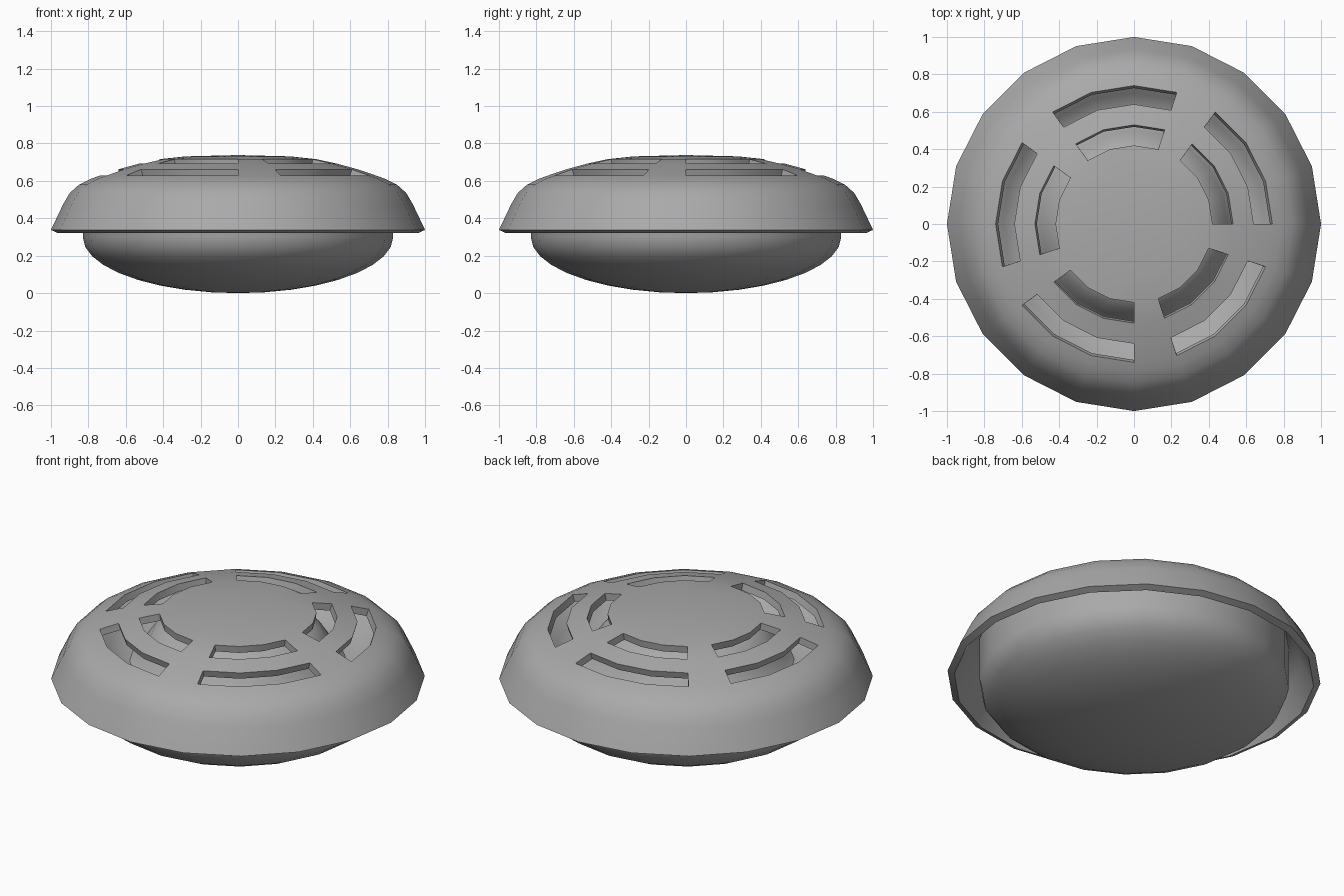
import bpy
import bmesh
import math

if "Cube" in bpy.data.objects:
    bpy.data.objects.remove(bpy.data.objects["Cube"], do_unlink=True)

SIDES = 20

grey = bpy.data.materials.new("plain grey")
grey.use_nodes = True
grey.diffuse_color = (0.4, 0.4, 0.4, 1)
grey.node_tree.nodes["Principled BSDF"].inputs["Base Color"].default_value = (0.4, 0.4, 0.4, 1)


def lathe(name, profile, slot_bands=()):
    """Revolve (radius, height) points, leaving three of every four facets open in slot bands."""
    bm = bmesh.new()
    rings = []
    for r, z in profile:
        if r == 0:
            rings.append([bm.verts.new((0, 0, z))] * SIDES)
        else:
            rings.append([bm.verts.new((r * math.cos(math.tau * i / SIDES),
                                        r * math.sin(math.tau * i / SIDES), z))
                          for i in range(SIDES)])
    for band, (low, high) in enumerate(zip(rings, rings[1:])):
        for i in range(SIDES):
            if band in slot_bands and i % 4 != 3:
                continue
            j = (i + 1) % SIDES
            corners = [low[i], low[j], high[j], high[i]]
            bm.faces.new(list(dict.fromkeys(corners)))
    mesh = bpy.data.meshes.new(name)
    bm.to_mesh(mesh)
    bm.free()
    mesh.materials.append(grey)
    obj = bpy.data.objects.new(name, mesh)
    bpy.context.collection.objects.link(obj)
    return obj


def smooth(obj):
    bpy.ops.object.select_all(action="DESELECT")
    obj.select_set(True)
    bpy.context.view_layer.objects.active = obj
    bpy.ops.object.shade_smooth_by_angle(angle=math.radians(32))


# Domed cover, with two rings of five vent slots
cover = lathe("vented_cover", [
    (1, 0.338), (0.935, 0.475), (0.9, 0.535), (0.85, 0.58), (0.79, 0.61),
    (0.74, 0.628), (0.64, 0.662), (0.53, 0.692), (0.42, 0.716),
    (0.28, 0.731), (0, 0.738)], slot_bands=(5, 7))
wall = cover.modifiers.new("wall", "SOLIDIFY")
wall.thickness = 0.04
wall.offset = -1
wall.use_even_offset = True
bpy.context.view_layer.objects.active = cover
cover.select_set(True)
bpy.ops.object.modifier_apply(modifier=wall.name)
smooth(cover)

# Rounded base, whose upper side is a ring channel around a central hub
bowl = [(0.83 * math.sin(a), 0.3 - 0.3 * math.cos(a))
        for a in (math.radians(10 * k) for k in range(10))]
channel = [(0.83, 0.54), (0.79, 0.56), (0.75, 0.54), (0.7, 0.49), (0.63, 0.45),
           (0.58, 0.44), (0.54, 0.47), (0.5, 0.54), (0.46, 0.6), (0.41, 0.645),
           (0.35, 0.67), (0, 0.68)]
base = lathe("base_bowl", bowl + channel)
smooth(base)
